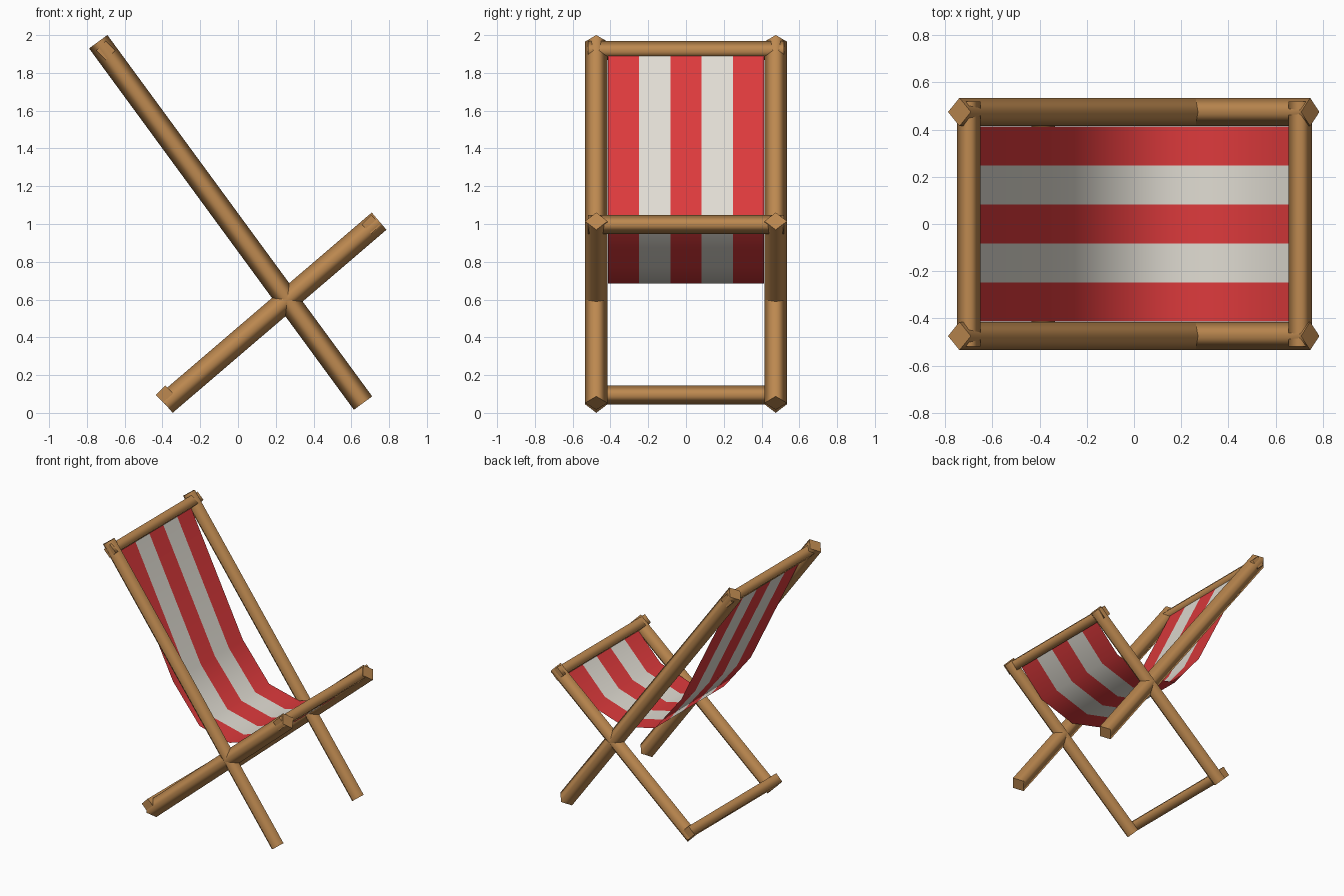
import bpy, bmesh, math
from mathutils import Vector

if "Cube" in bpy.data.objects:
    bpy.data.objects.remove(bpy.data.objects["Cube"])


def material(name, rgb):
    m = bpy.data.materials.new(name)
    m.diffuse_color = (*rgb, 1)
    m.use_nodes = True
    m.node_tree.nodes["Principled BSDF"].inputs["Base Color"].default_value = m.diffuse_color
    return m


wood = material("warm wood", (0.51, 0.25, 0.08))
red = material("red canvas", (0.72, 0.042, 0.045))
cream = material("cream canvas", (0.75, 0.72, 0.65))


def add_object(name, bm, mats):
    me = bpy.data.meshes.new(name)
    bm.to_mesh(me)
    bm.free()
    for m in mats:
        me.materials.append(m)
    ob = bpy.data.objects.new(name, me)
    bpy.context.collection.objects.link(ob)
    return ob


def pole(name, a, b, r, side):
    """Four-sided pole from a to b, with one corner pointing along side."""
    a, b, side = Vector(a), Vector(b), Vector(side).normalized()
    other = (b - a).normalized().cross(side)
    bm = bmesh.new()
    rings = []
    for p in (a, b):
        rings.append([bm.verts.new(p + r * (math.cos(t) * side + math.sin(t) * other))
                      for t in (i * math.pi / 2 for i in range(4))])
    for i in range(4):
        j = (i + 1) % 4
        f = bm.faces.new((rings[0][i], rings[0][j], rings[1][j], rings[1][i]))
        f.smooth = True
    bm.faces.new(rings[0][::-1])
    bm.faces.new(rings[1])
    bmesh.ops.recalc_face_normals(bm, faces=bm.faces)
    return add_object(name, bm, [wood])


# crossed side rails
for label, y in (("front", -0.475), ("back", 0.475)):
    pole(label + "_long_rail", (-0.74, y, 1.965), (0.662, y, 0.052), 0.06, (0, 1, 0))
    pole(label + "_seat_rail", (-0.385, y, 0.046), (0.747, y, 1.015), 0.06, (0, 1, 0))

# cross bars
for name, x, z in (("top_bar", -0.70, 1.918), ("seat_bar", 0.705, 0.997),
                   ("foot_bar", -0.385, 0.095)):
    pole(name, (x, -0.52, z), (x, 0.52, z), 0.05, (0, 0, 1))

# hanging canvas, five lengthwise stripes
profile = [(-0.69, 1.915), (-0.25, 1.02), (-0.03, 0.745), (0.22, 0.685),
           (0.50, 0.775), (0.70, 0.985)]
bm = bmesh.new()
grid = [[bm.verts.new((x, -0.413 + 0.826 * k / 5, z)) for k in range(6)] for x, z in profile]
for i in range(len(profile) - 1):
    for k in range(5):
        f = bm.faces.new((grid[i][k], grid[i + 1][k], grid[i + 1][k + 1], grid[i][k + 1]))
        f.material_index = k % 2
        f.smooth = True
add_object("canvas_seat", bm, [red, cream])
